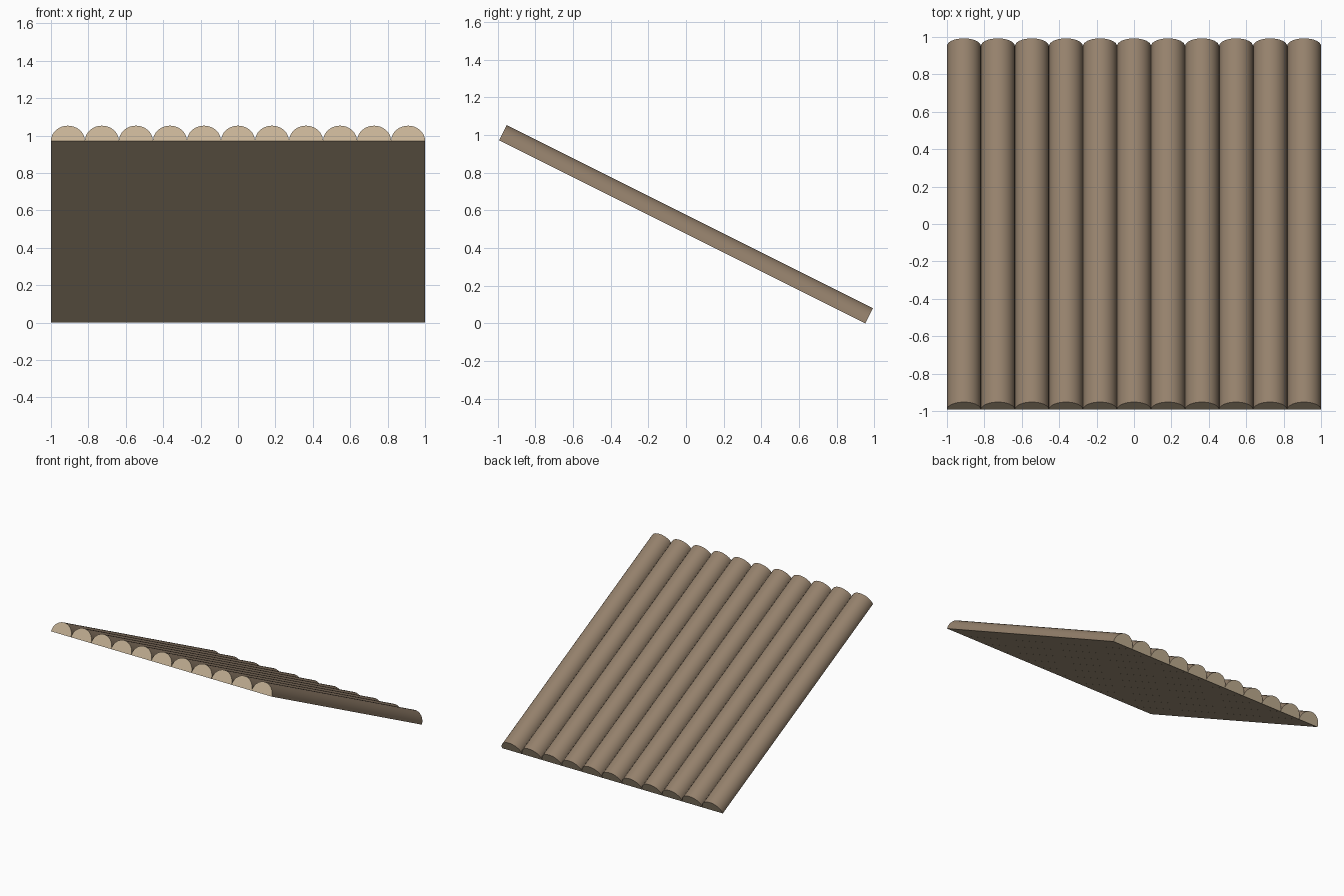
import bpy, bmesh
from math import pi, sin, cos, atan2

if "Cube" in bpy.data.objects:
    bpy.data.objects.remove(bpy.data.objects["Cube"])

COUNT = 11
RADIUS = 0.0905
PITCH = 0.1819
LENGTH = 2.174
TILT = atan2(1, 2)
SEGMENTS = 16


def material(name, colour):
    mat = bpy.data.materials.new(name)
    mat.diffuse_color = (*colour, 1)
    mat.use_nodes = True
    mat.node_tree.nodes["Principled BSDF"].inputs["Base Color"].default_value = mat.diffuse_color
    return mat


bark = material("bark", (0.30, 0.22, 0.15))
cut_wood = material("cut_wood", (0.56, 0.445, 0.30))

# Half-round log: semicircle profile extruded along y, flat side down
mesh = bpy.data.meshes.new("half_log")
mesh.materials.append(bark)
mesh.materials.append(cut_wood)
bm = bmesh.new()
angles = [pi * i / SEGMENTS for i in range(SEGMENTS + 1)]
profile = [bm.verts.new((RADIUS * cos(a), -LENGTH / 2, RADIUS * sin(a))) for a in angles]
cap = bm.faces.new(profile)
result = bmesh.ops.extrude_face_region(bm, geom=[cap], use_keep_orig=True)
moved = [v for v in result["geom"] if isinstance(v, bmesh.types.BMVert)]
bmesh.ops.translate(bm, verts=moved, vec=(0, LENGTH, 0))
bmesh.ops.recalc_face_normals(bm, faces=bm.faces)

# Bark on the round side, cut wood on both ends and the underside
for face in bm.faces:
    face.normal_update()
    face.material_index = 0 if face.normal.z > 0.01 else 1
bm.to_mesh(mesh)
bm.free()

# Row of logs side by side, sloping down towards the back
for i in range(COUNT):
    log = bpy.data.objects.new(f"half_log_{i + 1:02d}", mesh if i == 0 else mesh.copy())
    bpy.context.collection.objects.link(log)
    log.location = ((i - (COUNT - 1) / 2) * PITCH,
                    -RADIUS * sin(TILT) / 2,
                    LENGTH / 2 * sin(TILT))
    log.rotation_euler.x = -TILT
    log.select_set(True)
    bpy.context.view_layer.objects.active = log
bpy.ops.object.shade_smooth_by_angle(angle=pi / 6)
